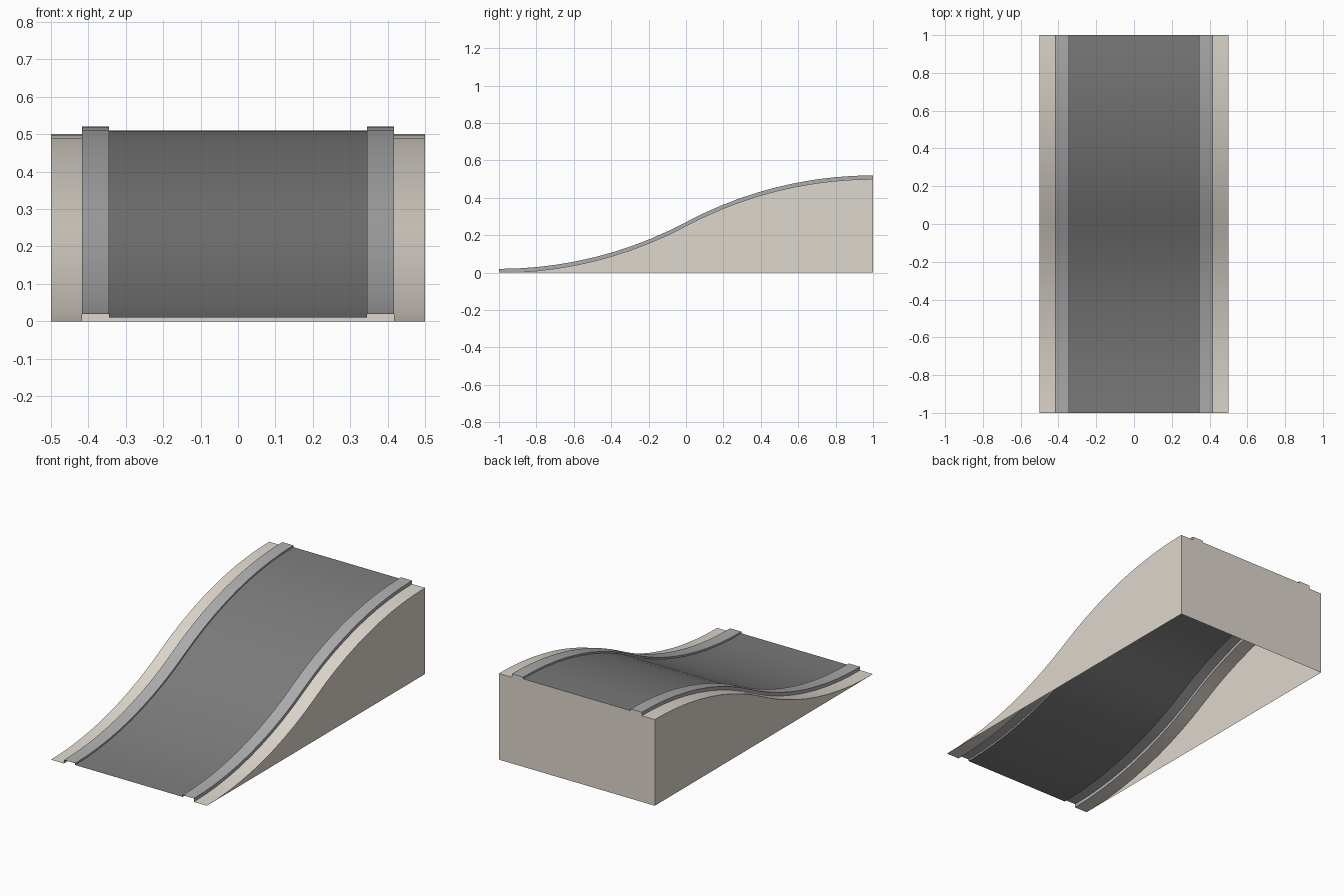
import bpy, math

if "Cube" in bpy.data.objects:
    bpy.data.objects.remove(bpy.data.objects["Cube"])

HALF_W, CURB_OUT, CURB_IN = 0.5, 0.417, 0.345   # x stations
CURB_H, ROAD_H, RISE = 0.02, 0.01, 0.5          # heights above the verge
SEG = 10                                        # steps per arc

def material(name, r, g, b):
    m = bpy.data.materials.new(name)
    m.diffuse_color = (r, g, b, 1)
    m.use_nodes = True
    m.node_tree.nodes["Principled BSDF"].inputs["Base Color"].default_value = m.diffuse_color
    return m

BEIGE = material("beige", 0.73, 0.68, 0.61)
CURB = material("curb_grey", 0.42, 0.42, 0.43)
ROAD = material("road_grey", 0.2, 0.2, 0.2)

# S-shaped slope: two tangent arcs meeting at y = 0
R = (1 + (RISE / 2) ** 2) / RISE
A = math.asin(1 / R)
lower = [(-1 + R * math.sin(A * i / SEG), R - R * math.cos(A * i / SEG)) for i in range(SEG + 1)]
path = lower + [(-y, RISE - z) for y, z in reversed(lower[:-1])]

def add_object(name, verts, faces, mat, mirror=False):
    me = bpy.data.meshes.new(name)
    me.from_pydata(verts, [], faces)
    me.materials.append(mat)
    ob = bpy.data.objects.new(name, me)
    bpy.context.collection.objects.link(ob)
    if mirror:
        ob.modifiers.new("mirror", 'MIRROR')
    bpy.ops.object.select_all(action='DESELECT')
    ob.select_set(True)
    bpy.context.view_layer.objects.active = ob
    bpy.ops.object.shade_smooth_by_angle(angle=math.radians(30))
    return ob

def sweep(name, section, mat, mirror=False):
    """Sweep an open (x, height) section along the slope."""
    n = len(section)
    verts = [(x, y, z + h) for y, z in path for x, h in section]
    faces = [(j * n + i, j * n + i + 1, (j + 1) * n + i + 1, (j + 1) * n + i)
             for j in range(len(path) - 1) for i in range(n - 1)]
    return add_object(name, verts, faces, mat, mirror)

# Road surface, raised curbs with their risers, and outer verges
sweep("road", [(-CURB_IN, ROAD_H), (CURB_IN, ROAD_H)], ROAD)
sweep("curbs", [(CURB_IN, ROAD_H), (CURB_IN, CURB_H), (CURB_OUT, CURB_H), (CURB_OUT, 0)], CURB, True)
sweep("verges", [(CURB_OUT, 0), (HALF_W, 0)], BEIGE, True)

# Side walls (underside stays open)
side = [(HALF_W, y, z) for y, z in path] + [(HALF_W, 1, 0)]
add_object("side_walls", side, [tuple(reversed(range(len(side))))], BEIGE, True)

# Back wall, its top edge following the stepped section
half = [(CURB_IN, ROAD_H), (CURB_IN, CURB_H), (CURB_OUT, CURB_H), (CURB_OUT, 0), (HALF_W, 0)]
top = [(-x, h) for x, h in reversed(half)] + half
back = [(x, 1, RISE + h) for x, h in top] + [(HALF_W, 1, 0), (-HALF_W, 1, 0)]
add_object("back_wall", back, [tuple(range(len(back)))], BEIGE)

# Side wall outlines run clockwise; make them face outward
me = bpy.data.objects["side_walls"].data
if me.polygons[0].normal.x < 0:
    me.flip_normals()
me = bpy.data.objects["back_wall"].data
if me.polygons[0].normal.y < 0:
    me.flip_normals()
